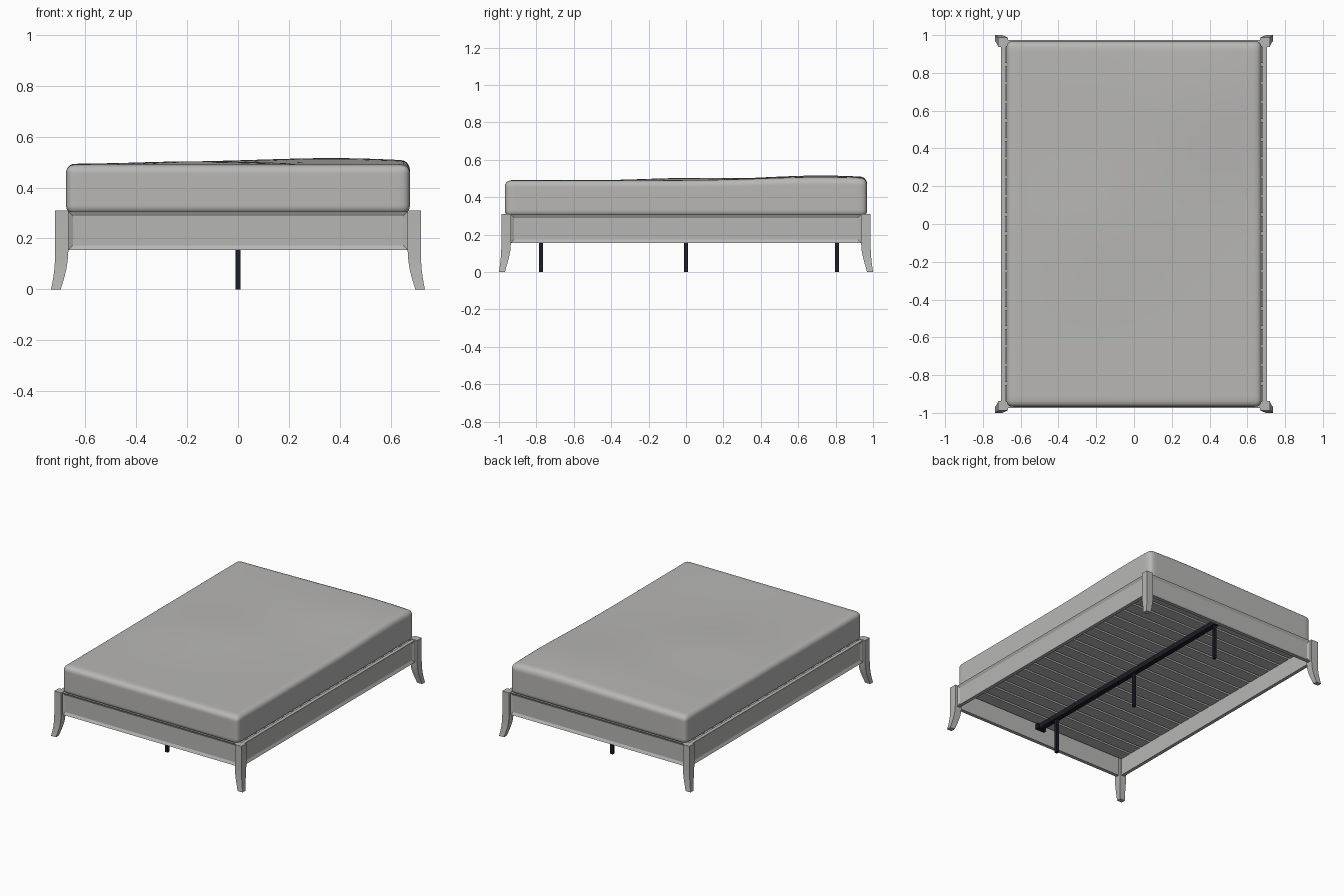
import bpy, bmesh, math
from mathutils import Vector, Matrix

if "Cube" in bpy.data.objects:
    bpy.data.objects.remove(bpy.data.objects["Cube"])


def material(name, rgb):
    m = bpy.data.materials.new(name)
    m.diffuse_color = (*rgb, 1)
    m.use_nodes = True
    m.node_tree.nodes["Principled BSDF"].inputs["Base Color"].default_value = m.diffuse_color
    return m


FRAME = material("frame grey", (0.47, 0.47, 0.46))
CLOTH = material("mattress grey", (0.48, 0.475, 0.465))
METAL = material("dark metal", (0.012, 0.012, 0.02))


def finish(bm, name, mat, smooth=None):
    bmesh.ops.recalc_face_normals(bm, faces=bm.faces[:])
    me = bpy.data.meshes.new(name)
    bm.to_mesh(me)
    bm.free()
    me.materials.append(mat)
    ob = bpy.data.objects.new(name, me)
    bpy.context.scene.collection.objects.link(ob)
    if smooth:
        bpy.ops.object.select_all(action='DESELECT')
        bpy.context.view_layer.objects.active = ob
        ob.select_set(True)
        bpy.ops.object.shade_smooth_by_angle(angle=math.radians(smooth))
    return ob


def add_box(bm, lo, hi):
    lo, hi = Vector(lo), Vector(hi)
    m = Matrix.Translation((lo + hi) / 2) @ Matrix.Diagonal((*(hi - lo), 1))
    return bmesh.ops.create_cube(bm, size=1, matrix=m)["verts"]


def box(name, lo, hi, mat):
    bm = bmesh.new()
    add_box(bm, lo, hi)
    return finish(bm, name, mat)


# Flared corner legs: (z, x inner, x outer, y inner, y outer)
LEG = [(0.000, 0.697, 0.735, 0.968, 1.000),
       (0.020, 0.691, 0.731, 0.963, 0.997),
       (0.050, 0.682, 0.726, 0.954, 0.993),
       (0.080, 0.675, 0.722, 0.946, 0.990),
       (0.110, 0.670, 0.720, 0.940, 0.988),
       (0.155, 0.667, 0.719, 0.936, 0.987),
       (0.310, 0.667, 0.719, 0.936, 0.987)]


def leg(name, sx, sy):
    bm = bmesh.new()
    rings = []
    for z, x0, x1, y0, y1 in LEG:
        rings.append([bm.verts.new((sx * x, sy * y, z))
                      for x, y in ((x0, y0), (x1, y0), (x1, y1), (x0, y1))])
    for a, b in zip(rings, rings[1:]):
        for i in range(4):
            j = (i + 1) % 4
            bm.faces.new((a[i], a[j], b[j], b[i]))
    bm.faces.new(rings[0])
    bm.faces.new(rings[-1])
    finish(bm, name, FRAME, 30)


for sx, side in ((-1, "left"), (1, "right")):
    for sy, end in ((-1, "front"), (1, "back")):
        leg(f"{end}_{side}_leg", sx, sy)


# Rails with a mitred, recessed panel on the outside
def rail(name, lo, hi, outward):
    bm = bmesh.new()
    add_box(bm, lo, hi)
    bm.normal_update()
    face = max(bm.faces, key=lambda f: f.normal.dot(Vector(outward)))
    bmesh.ops.inset_region(bm, faces=[face], thickness=0.026, depth=-0.010)
    finish(bm, name, FRAME)


for s, side in ((-1, "left"), (1, "right")):
    xs = sorted((s * 0.679, s * 0.703))
    rail(f"{side}_rail", (xs[0], -0.937, 0.155), (xs[1], 0.937, 0.307), (s, 0, 0))
for s, end in ((-1, "front"), (1, "back")):
    ys = sorted((s * 0.948, s * 0.973))
    rail(f"{end}_rail", (-0.668, ys[0], 0.155), (0.668, ys[1], 0.307), (0, s, 0))

# Slats
bm = bmesh.new()
COUNT = 19
pitch = 1.89 / COUNT
for i in range(COUNT):
    y = -0.945 + (i + 0.5) * pitch
    add_box(bm, (-0.68, y - 0.042, 0.275), (0.68, y + 0.042, 0.294))
finish(bm, "slats", FRAME)

# Centre beam, end brackets and support posts
box("centre_beam", (-0.018, -0.948, 0.243), (0.018, 0.948, 0.275), METAL)
for s, end in ((-1, "front"), (1, "back")):
    ys = sorted((s * 0.925, s * 0.948))
    box(f"{end}_beam_bracket", (-0.035, ys[0], 0.238), (0.035, ys[1], 0.275), METAL)
for y, place in ((-0.775, "front"), (0.0, "middle"), (0.807, "back")):
    box(f"{place}_support_post", (-0.010, y - 0.010, 0), (0.010, y + 0.010, 0.245), METAL)

# Mattress: rounded box with a softly uneven top
HALF = Vector((0.676, 0.968, 0.098))
MID_Z, R = 0.393, 0.034
bm = bmesh.new()
bmesh.ops.create_cube(bm, size=2)
bmesh.ops.subdivide_edges(bm, edges=bm.edges[:], cuts=35, use_grid_fill=True)


def bump(x, y, cx, cy, r):
    return math.exp(-((x - cx) ** 2 + (y - cy) ** 2) / (2 * r * r))


for v in bm.verts:
    p = Vector([math.sin(c * math.pi / 2) * h for c, h in zip(v.co, HALF)])
    core = Vector([max(-(h - R), min(h - R, c)) for c, h in zip(p, HALF)])
    d = p - core
    p = core + d.normalized() * R
    rise = (0.024 * bump(p.x, p.y, 0.40, 0.72, 0.30)
            + 0.013 * bump(p.x, p.y, -0.15, 0.0, 0.25)
            + 0.008 * bump(p.x, p.y, -0.20, 0.75, 0.30)
            - 0.004 * bump(p.x, p.y, 0.1, -0.4, 0.3))
    p.z += rise * max(0.0, p.z / HALF.z)
    v.co = p + Vector((0, 0, MID_Z))
finish(bm, "mattress", CLOTH, 60)
